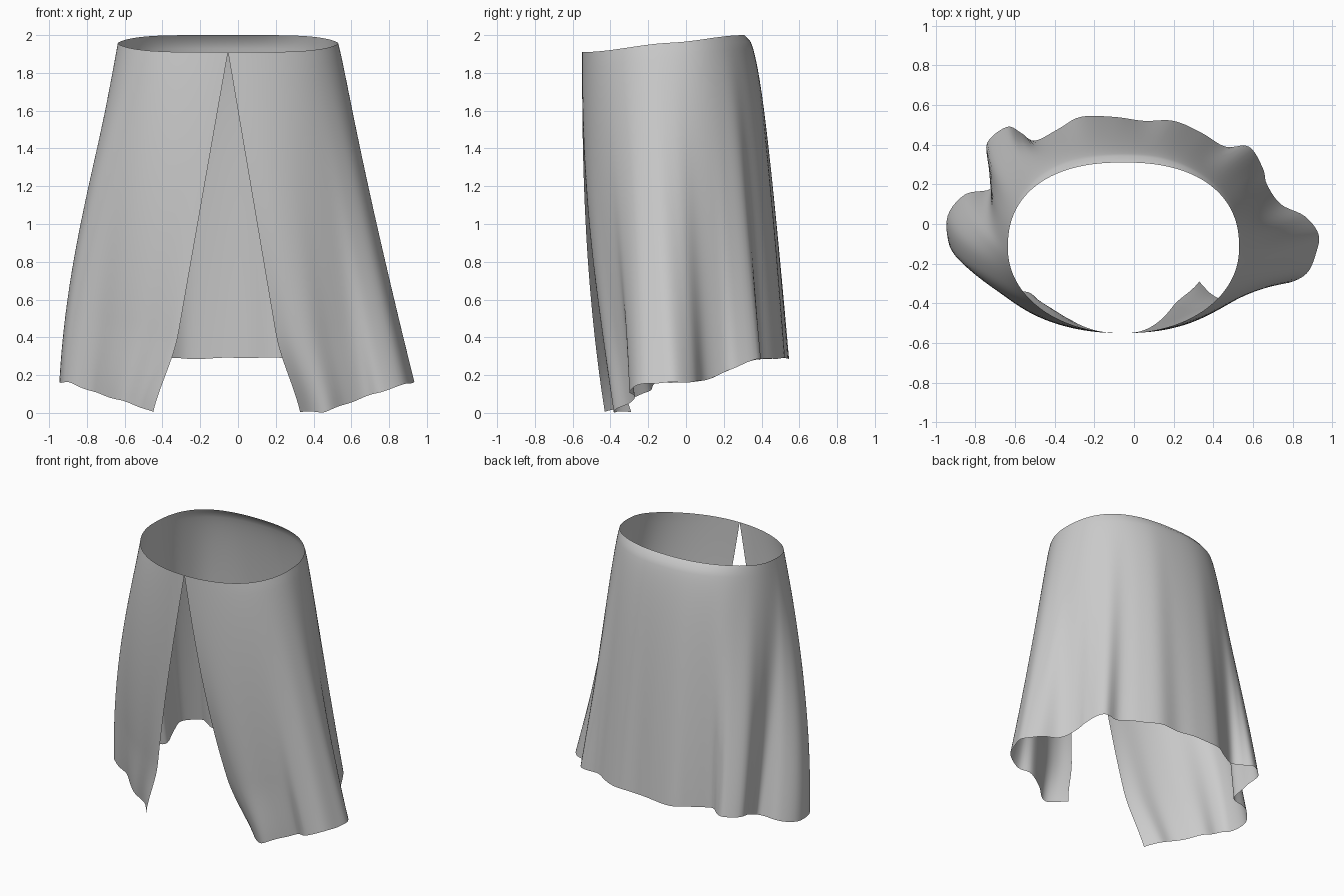
import bpy, bmesh, math
from mathutils import Vector

if "Cube" in bpy.data.objects:
    bpy.data.objects.remove(bpy.data.objects["Cube"])

# Plan of the rippled hem, from the left slit corner round the back to the right one
HEM = [(.33, -.29), (.40, -.36), (.48, -.38), (.57, -.31), (.67, -.27), (.76, -.30),
       (.87, -.25), (.92, -.14), (.93, -.05), (.86, .04), (.74, .10), (.67, .20),
       (.65, .28), (.58, .39), (.46, .39), (.34, .46), (.20, .52), (.05, .52),
       (-.10, .54), (-.27, .54), (-.38, .48), (-.50, .42), (-.57, .46), (-.64, .49),
       (-.74, .41), (-.73, .29), (-.72, .18), (-.85, .15), (-.94, .04), (-.93, -.11),
       (-.87, -.17), (-.78, -.19), (-.70, -.26), (-.61, -.33), (-.52, -.35), (-.45, -.43)]
N, STEPS, ROWS = len(HEM) - 1, 5, 48


def clamp(t):
    return max(0.0, min(1.0, t))


def smooth(t):
    t = clamp(t)
    return t * t * (3 - 2 * t)


def mix(a, b, t):
    return a + (b - a) * t


def spline(points, t):
    """Catmull-Rom point at index position t."""
    i = min(int(t), len(points) - 2)
    f = t - i
    a, b, c, d = (Vector(points[max(0, min(len(points) - 1, i + k))]) for k in (-1, 0, 1, 2))
    return b + 0.5 * f * (c - a + f * (2 * a - 5 * b + 4 * c - d + f * (3 * (b - c) + d - a)))


def averaged(i):
    """Hem point with the ripples evened out."""
    r = min(3, i, N - i)
    near = [Vector(p) for p in HEM[i - r:i + r + 1]]
    return sum(near, Vector((0, 0))) / len(near)


def waist(angle):
    c, s = math.cos(angle), math.sin(angle)
    power = .86 if s > 0 else .97
    x = -.053 + .583 * math.copysign(abs(c) ** power, c)
    y = -.12 + .43 * math.copysign(abs(s) ** power, s)
    return Vector((x, y, 1.91 + .05 * smooth((y + .55) / .5) + .04 * smooth((y + .1) / .41)))


def hem_height(p, t):
    ruffle = .005 * math.sin(t * 2.6) * math.sin(t * 1.1)
    if p.y > 0:
        return .16 + .13 * smooth(p.y / .45) + ruffle
    return .16 - .155 * clamp((.9 - abs(p.x)) / .45) + ruffle


EVEN = [averaged(i) for i in range(N + 1)]


def cloth(t, v):
    """Point on the cloth: t runs round the waist, v from waist to hem."""
    angle = -math.pi / 2 + 2 * math.pi * t / N
    top, hem, even = waist(angle), spline(HEM, t), spline(EVEN, t)
    low = even.lerp(hem, v ** .8)
    # Straight slit edges that kick out at the hem, and fuller sides
    slit = 1 - smooth(min(t, N - t) / 6)
    side = math.sin(angle)
    slit_flare = .845 * v + .155 * smooth((v - .78) / .24)
    full_flare = mix(v ** .87, 1 - (1 - v) ** 2, smooth(.5 - math.cos(angle)))
    flare_x = mix(full_flare, slit_flare, slit)
    flare_y = v ** (1 - .55 * side if side > 0 else 1 + 1.5 * side ** 4)
    return Vector((mix(top.x, low.x, flare_x), mix(top.y, low.y, flare_y),
                   mix(top.z, hem_height(hem, t), v)))


# Open sheet of cloth, split at the front
bm = bmesh.new()
columns = [[bm.verts.new(cloth(i / STEPS, j / ROWS)) for j in range(ROWS + 1)]
           for i in range(N * STEPS + 1)]
for a, b in zip(columns, columns[1:]):
    for j in range(ROWS):
        bm.faces.new((a[j], a[j + 1], b[j + 1], b[j]))
# Close the slit at the waistband
bmesh.ops.remove_doubles(bm, verts=[columns[0][0], columns[-1][0]], dist=.001)
mesh = bpy.data.meshes.new("skirt_cloth")
bm.to_mesh(mesh)
bm.free()
skirt = bpy.data.objects.new("skirt_cloth", mesh)
bpy.context.collection.objects.link(skirt)

# Plain cloth colour
grey = bpy.data.materials.new("light_grey_cloth")
grey.use_nodes = True
grey.diffuse_color = (.6, .6, .6, 1)
grey.node_tree.nodes["Principled BSDF"].inputs["Base Color"].default_value = (.6, .6, .6, 1)
mesh.materials.append(grey)

bpy.context.view_layer.objects.active = skirt
skirt.select_set(True)
bpy.ops.object.shade_smooth()
